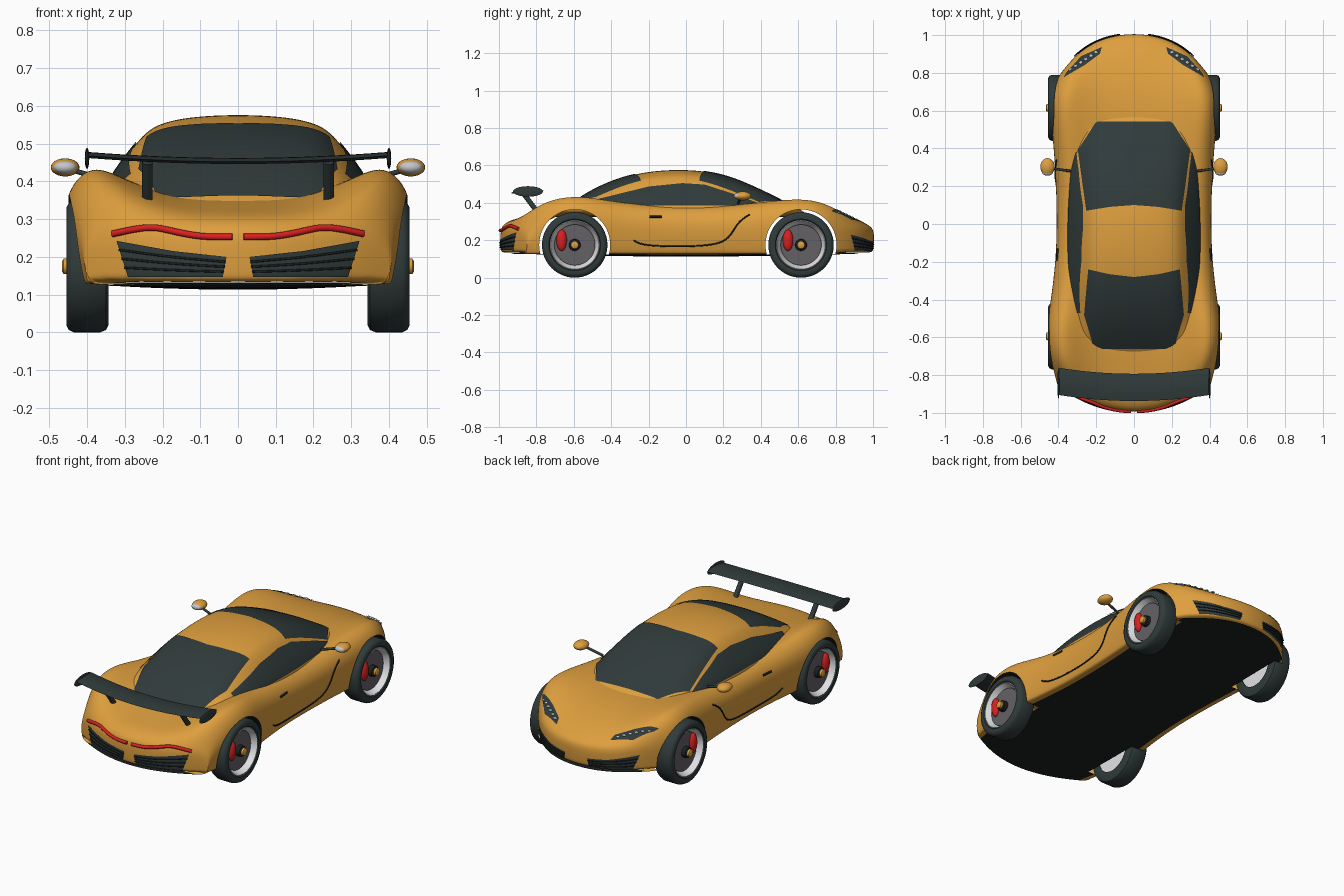
import bpy, bmesh, math
from mathutils import Vector, Matrix
from mathutils.bvhtree import BVHTree

cube = bpy.data.objects.get("Cube")
if cube:
    bpy.data.objects.remove(cube, do_unlink=True)


def material(name, r, g, b):
    m = bpy.data.materials.new(name)
    m.use_nodes = True
    m.diffuse_color = (r, g, b, 1)
    m.node_tree.nodes["Principled BSDF"].inputs["Base Color"].default_value = (r, g, b, 1)
    return m


orange = material("orange paint", .73, .345, .048)
charcoal = material("charcoal", .03, .043, .043)
black = material("black", .012, .015, .015)
red = material("red", .68, .015, .015)
silver = material("silver", .55, .56, .58)
white = material("rim white", .8, .8, .82)
grey = material("disc grey", .13, .12, .13)


def place(name, me, *mats, mirror=False):
    """Link a smooth shaded object, optionally mirrored over x."""
    for m in mats:
        me.materials.append(m)
    me.shade_smooth()
    me.set_sharp_from_angle(angle=math.radians(40))
    ob = bpy.data.objects.new(name, me)
    bpy.context.collection.objects.link(ob)
    if mirror:
        ob.modifiers.new("mirror", 'MIRROR')
    return ob


def finish(name, bm, *mats, mirror=False, fix=True):
    if fix:
        bmesh.ops.recalc_face_normals(bm, faces=bm.faces)
    me = bpy.data.meshes.new(name)
    bm.to_mesh(me)
    bm.free()
    return place(name, me, *mats, mirror=mirror)


def evaluated_mesh(ob):
    dg = bpy.context.evaluated_depsgraph_get()
    return bpy.data.meshes.new_from_object(ob.evaluated_get(dg))


def bake(ob):
    """Apply all modifiers."""
    me = evaluated_mesh(ob)
    ob.modifiers.clear()
    ob.data = me


def loft(rings, dark=()):
    """Skin closed rings; segments listed in dark get the second material."""
    bm = bmesh.new()
    rows = [[bm.verts.new(p) for p in ring] for ring in rings]
    n = len(rows[0])
    for a, b in zip(rows, rows[1:]):
        for j in range(n):
            k = (j + 1) % n
            bm.faces.new((a[j], a[k], b[k], b[j])).material_index = int(j in dark)
    for row in (rows[0], rows[-1]):
        bm.faces.new(row).material_index = int(bool(dark))
    return bm


def symmetric(half):
    return half + [(-x, y, z) for x, y, z in reversed(half[1:-1])]


def subdivide(ob):
    ob.modifiers.new("smooth", 'SUBSURF').levels = 3
    bake(ob)
    me = ob.data
    return BVHTree.FromPolygons([v.co for v in me.vertices], [p.vertices for p in me.polygons])


# Body shell: y, half width, shoulder height, centre height, bow in plan
def body_ring(y, w, zf, zc, bow):
    d, h = zf - zc, zf - .127
    dip = .015 * max(0, 1 - (y / .8) ** 2)
    pts = [(0, zc), (.35, zc), (.62, zc + .45 * d), (.82, zf), (.955, zf - .17 * h),
           (1, zf - .42 * h), (.98, zf - .75 * h), (.945, .13), (.92, .126), (.5, .126 - dip * .7), (0, .126 - dip)]
    quartic = 4 if y > 0 else 0
    return symmetric([(w * f, y + bow * ((w * f) ** 2 + quartic * (w * f) ** 4), z) for f, z in pts])


stations = [
    (-.992, .402, .13, .13, .9), (-.997, .405, .15, .15, .9), (-1, .41, .25, .25, .9),
    (-.985, .415, .29, .285, .9), (-.93, .425, .36, .315, .8), (-.82, .445, .42, .33, .5),
    (-.68, .465, .45, .35, .2), (-.52, .465, .45, .36, 0), (-.35, .435, .41, .37, 0),
    (-.1, .41, .385, .37, 0), (.2, .415, .385, .37, 0), (.42, .43, .415, .382, 0),
    (.6, .448, .435, .385, 0), (.76, .443, .42, .365, -.22), (.9, .42, .365, .325, -.5),
    (.99, .41, .295, .278, -.8), (1.015, .405, .25, .25, -.9),
    (1.008, .397, .15, .15, -.9), (1.003, .394, .13, .13, -.9)]
body = finish("body_shell", loft([body_ring(*s) for s in stations], range(8, 12)), orange, black)
body_skin = subdivide(body)

# Wheel arches
wheels = {"rear": -.595, "front": .615}
for y in wheels.values():
    for side in (-1, 1):
        bm = bmesh.new()
        bmesh.ops.create_cone(bm, cap_ends=True, segments=48, radius1=.19, radius2=.19, depth=.26,
                              matrix=Matrix.Translation((side * .46, y, .175)) @ Matrix.Rotation(math.pi / 2, 4, 'Y'))
        for f in bm.faces:
            f.material_index = 1
        cutter = finish("arch_cutter", bm, orange, black)
        cutter.hide_render = True
        cut = body.modifiers.new("arch", 'BOOLEAN')
        cut.operation, cut.solver, cut.object = 'DIFFERENCE', 'EXACT', cutter
        bake(body)
        bpy.data.objects.remove(cutter, do_unlink=True)

# Open the arches inwards and keep only their upper lining
bm = bmesh.new()
bm.from_mesh(body.data)
open_faces = [f for f in bm.faces if f.material_index == 1 and f.calc_center_median().z > .132
              and (abs(f.normal.x) > .9 or f.calc_center_median().z < .2)]
bmesh.ops.delete(bm, geom=open_faces, context='FACES')
bm.to_mesh(body.data)
bm.free()
body.data.set_sharp_from_angle(angle=math.radians(40))


# Cabin: y, roof height, roof edge half width and height, base half width
def cabin_ring(y, zt, wr, zr, wb):
    return symmetric([(0, y, zt), (wr * .5, y, zt - .006), (wr * .85, y, zr * .4 + zt * .6),
                      (wr * 1.02, y, zr), (wb, y, .385), (wb, y, .33), (0, y, .32)])


cabin_stations = [
    (.64, .34, .17, .335, .21), (.52, .412, .21, .395, .27), (.4, .47, .25, .43, .33),
    (.25, .538, .262, .475, .345), (.1, .574, .258, .508, .355), (-.08, .581, .258, .515, .36),
    (-.25, .563, .255, .505, .355), (-.4, .52, .25, .47, .34), (-.55, .445, .245, .41, .31),
    (-.66, .362, .235, .345, .26), (-.74, .3, .21, .29, .24)]
cabin = finish("cabin", loft([cabin_ring(*s) for s in cabin_stations]), orange)
cabin_skin = subdivide(cabin)

# Projection of flat outlines on the skins
AIMS = {"top": lambda a, b: ((a, b, 2), (0, 0, -1)), "side": lambda a, b: ((2, a, b), (-1, 0, 0)),
        "nose": lambda a, b: ((a, 2, b), (0, -1, 0)), "tail": lambda a, b: ((a, -2, b), (0, 1, 0))}


def project(skin, aim, p, lift):
    o, d = map(Vector, AIMS[aim](*p))
    hit, normal, _, _ = skin.ray_cast(o, d)
    if hit is None:
        hit, normal, _, _ = skin.find_nearest(o + d * 1.6)
    if normal.dot(d) > 0:
        normal = -normal
    return hit + normal * lift


def resample(pts, n):
    pts = [Vector(p) for p in pts]
    return [a.lerp(b, i / n) for a, b in zip(pts, pts[1:]) for i in range(n)] + [pts[-1]]


def panel(name, skin, aim, edge_a, edge_b, mat, lift=.004, n=8, rows=14):
    """Thin mirrored plate spanning two outline edges."""
    bm = bmesh.new()
    pairs = list(zip(resample(edge_a, n), resample(edge_b, n)))
    grid = [[bm.verts.new(project(skin, aim, a.lerp(b, r / rows), lift)) for a, b in pairs]
            for r in range(rows + 1)]
    for g, h in zip(grid, grid[1:]):
        for j in range(len(g) - 1):
            bm.faces.new((g[j], g[j + 1], h[j + 1], h[j]))
    bm.normal_update()
    d = Vector(AIMS[aim](0, 0)[1])
    if sum(f.normal.dot(d) for f in bm.faces) > 0:
        bmesh.ops.reverse_faces(bm, faces=bm.faces)
    return finish(name, bm, mat, mirror=True, fix=False)


def tube(name, pts, radius, mat):
    cu = bpy.data.curves.new(name, 'CURVE')
    cu.dimensions, cu.bevel_depth, cu.bevel_resolution, cu.use_fill_caps = '3D', radius, 3, True
    sp = cu.splines.new('POLY')
    sp.points.add(len(pts) - 1)
    for q, p in zip(sp.points, pts):
        q.co = (*p, 1)
    ob = bpy.data.objects.new(name, cu)
    bpy.context.collection.objects.link(ob)
    me = evaluated_mesh(ob)
    bpy.data.objects.remove(ob, do_unlink=True)
    return place(name, me, mat, mirror=True)


def line(name, skin, aim, pts, radius, mat, lift=.002):
    """Rounded line laid on a skin."""
    pts = resample(pts, 6)
    for _ in range(8):
        pts = pts[:1] + [(a + b + c) / 3 for a, b, c in zip(pts, pts[1:], pts[2:])] + pts[-1:]
    return tube(name, [project(skin, aim, p, lift) for p in pts], radius, mat)


def ellipsoid(name, centre, size, mat):
    bm = bmesh.new()
    bmesh.ops.create_uvsphere(bm, u_segments=24, v_segments=14, radius=1,
                              matrix=Matrix.Translation(centre) @ Matrix.Diagonal((*size, 1)))
    return finish(name, bm, mat, mirror=True)


# Windows
panel("windshield", cabin_skin, "top", [(0, .1), (.13, .09), (.25, .07)],
      [(0, .54), (.2, .54), (.295, .39)], charcoal)
panel("rear_window", cabin_skin, "top", [(0, -.28), (.13, -.265), (.24, -.24)],
      [(0, -.66), (.21, -.66), (.262, -.48)], charcoal)
panel("side_window", cabin_skin, "side",
      [(-.47, .418), (-.2, .485), (-.02, .503), (.1, .495), (.28, .437), (.38, .398)],
      [(-.47, .4), (-.2, .385), (-.02, .385), (.1, .385), (.28, .385), (.38, .385)], charcoal)

# Headlights with lamp rows
panel("headlight", body_skin, "top", [(.17, .935), (.28, .885), (.355, .8)],
      [(.18, .9), (.26, .84), (.37, .775)], charcoal)
for i in range(6):
    p = Vector((.2, .905)).lerp(Vector((.335, .815)), i / 5)
    ellipsoid("headlight_lamp", project(body_skin, "top", p, .003), (.01, .01, .005), silver)

# Grilles with slats, tail lights
for end, a, b in (("tail", [(.03, .2), (.17, .215), (.32, .242)], [(.04, .148), (.17, .148), (.29, .148)]),
                  ("nose", [(.07, .19), (.18, .2), (.32, .23)], [(.08, .145), (.18, .145), (.29, .148)])):
    panel(end + "_grille", body_skin, end, a, b, charcoal)
    for i in (1, 2, 3):
        mid = [Vector(p).lerp(Vector(q), i / 4) for p, q in zip(a, b)]
        line(end + "_grille_slat", body_skin, end, mid, .003, black, lift=.006)
line("tail_light", body_skin, "tail", [(.015, .252), (.1, .252), (.17, .266), (.22, .278), (.27, .273), (.33, .26)],
     .009, red, lift=.004)

# Doors
line("door_seam", body_skin, "side", [(-.28, .2), (-.24, .176), (-.12, .167), (.08, .168), (.19, .185),
     (.24, .225), (.28, .3), (.34, .337)], .004, black)
line("door_handle", body_skin, "side", [(-.195, .325), (-.13, .325)], .006, black)


# Wheels
def lathe(name, y, profile, mat):
    bm = bmesh.new()
    vs = [bm.verts.new((x, y, .175 + r)) for x, r in profile]
    es = [bm.edges.new(e) for e in zip(vs, vs[1:])]
    bmesh.ops.spin(bm, geom=vs + es, cent=(0, y, .175), axis=(1, 0, 0), angle=2 * math.pi, steps=48)
    bmesh.ops.remove_doubles(bm, verts=bm.verts, dist=.0005)
    finish(name, bm, mat, mirror=True)


for end, y in wheels.items():
    lathe(end + "_tyre", y, [(.345, .115), (.343, .155), (.35, .169), (.365, .175), (.435, .175),
          (.448, .169), (.455, .155), (.453, .138), (.444, .13), (.345, .115)], charcoal)
    lathe(end + "_rim", y, [(.35, 0), (.35, .118), (.445, .134), (.449, .129), (.405, .108), (.39, 0)], white)
    lathe(end + "_brake_disc", y, [(.385, 0), (.385, .109), (.422, .109), (.424, 0)], grey)
    lathe(end + "_hub", y, [(.4, 0), (.4, .033), (.445, .03), (.45, .024), (.45, 0)], black)
    lathe(end + "_hub_cap", y, [(.44, 0), (.44, .022), (.462, .02), (.466, .014), (.466, 0)], orange)
    ellipsoid(end + "_caliper", (.425, y - .07, .2), (.022, .028, .057), red)

# Rear wing
foil = [(.072, 0), (.03, .01), (-.03, .009), (-.072, 0), (-.03, -.006), (.03, -.005)]
rings = [[(x, -.865 + .2 * x * x + dy, .452 + .1 * x * x + dz) for dy, dz in foil]
         for x in (i * .05 for i in range(-8, 9))]
finish("wing_blade", loft(rings), charcoal)
ellipsoid("wing_end_plate", (.4, -.845, .461), (.006, .08, .028), charcoal)
tube("wing_strut", [(.24, -.79, .345), (.24, -.87, .452)], .014, charcoal)

# Door mirrors
ellipsoid("mirror_housing", (.458, .303, .437), (.038, .046, .024), orange)
ellipsoid("mirror_glass", (.458, .276, .437), (.03, .02, .017), silver)
tube("mirror_stalk", [(.335, .28, .4), (.44, .295, .43)], .007, charcoal)
